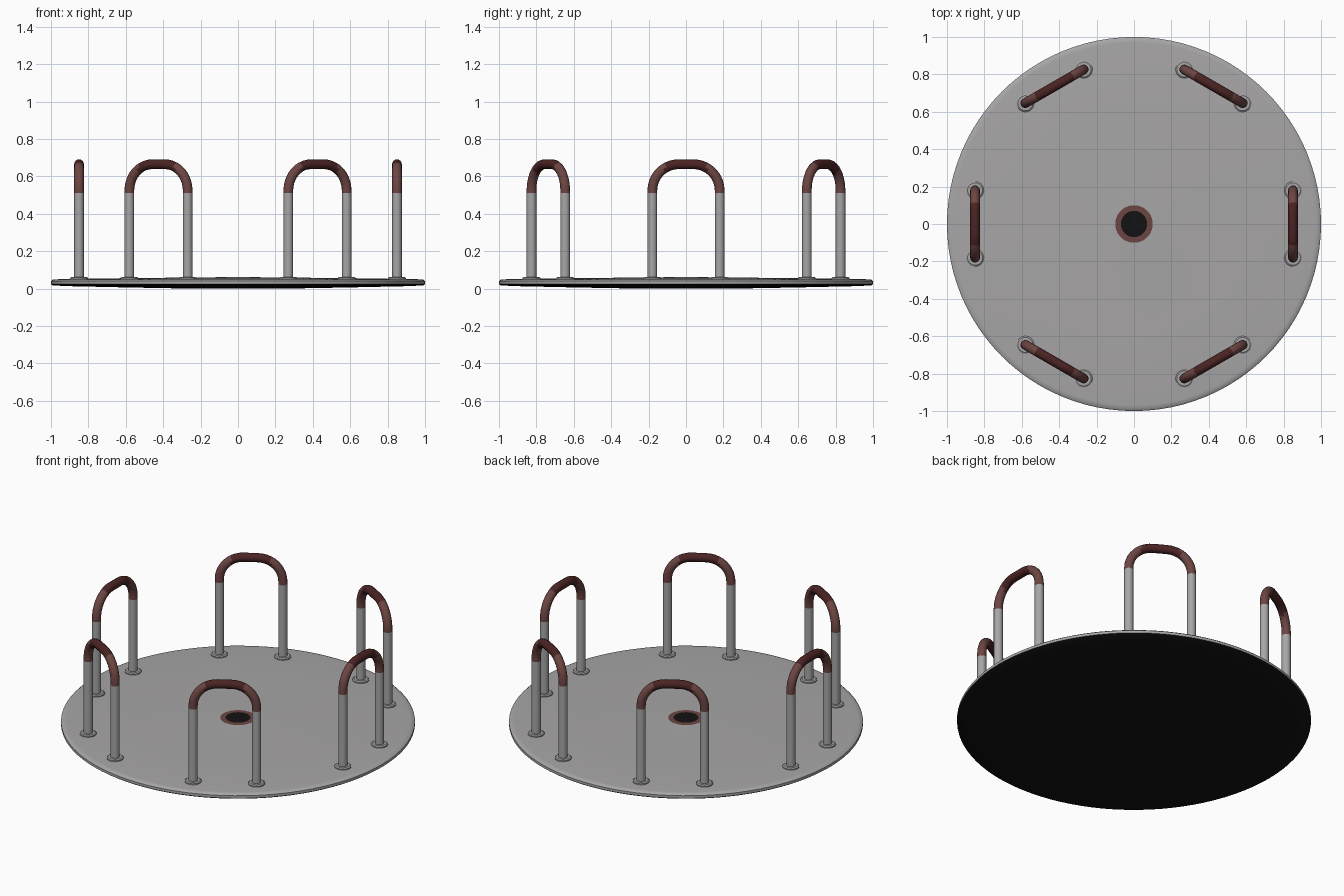
import bpy, bmesh
from math import sin, cos, pi, radians
from mathutils import Matrix, Vector

cube = bpy.data.objects.get("Cube")
if cube:
    bpy.data.objects.remove(cube, do_unlink=True)


def material(name, rgb):
    m = bpy.data.materials.new(name)
    m.use_nodes = True
    m.diffuse_color = (*rgb, 1)
    m.node_tree.nodes["Principled BSDF"].inputs["Base Color"].default_value = (*rgb, 1)
    return m


STEEL = material("grey steel", (0.39, 0.38, 0.38))
BROWN = material("faded red brown", (0.15, 0.06, 0.055))
DARK = material("dark red", (0.07, 0.017, 0.017))
BLACK = material("black", (0.006, 0.006, 0.006))


def finish(bm, name, mats, rule=None):
    """Turn a bmesh into a smooth object, colouring its faces by a rule."""
    bmesh.ops.recalc_face_normals(bm, faces=bm.faces[:])
    if rule:
        for f in bm.faces:
            f.material_index = rule(f.calc_center_median(), f.normal)
    me = bpy.data.meshes.new(name)
    bm.to_mesh(me)
    bm.free()
    for m in mats:
        me.materials.append(m)
    ob = bpy.data.objects.new(name, me)
    bpy.context.collection.objects.link(ob)
    bpy.ops.object.select_all(action='DESELECT')
    ob.select_set(True)
    bpy.context.view_layer.objects.active = ob
    bpy.ops.object.shade_smooth_by_angle(angle=radians(35))
    return ob


def lathe(name, profile, sides, mats, rule=None):
    """Spin an (r, z) profile around the z axis."""
    bm = bmesh.new()
    vs = [bm.verts.new((r, 0, z)) for r, z in profile]
    edges = [bm.edges.new(p) for p in zip(vs, vs[1:])]
    bmesh.ops.spin(bm, geom=vs + edges, cent=(0, 0, 0), axis=(0, 0, 1),
                   angle=2 * pi, steps=sides, use_merge=True)
    bmesh.ops.remove_doubles(bm, verts=bm.verts[:], dist=1e-5)
    return finish(bm, name, mats, rule)


# Domed platform with a painted hub and a dark underside
def platform_colour(c, n):
    r = c.xy.length
    if n.z < -0.8 or r < 0.07:
        return 2
    return 1 if r < 0.1 else 0


lathe("platform",
      [(0, 0.062), (0.07, 0.062), (0.1, 0.061), (0.6, 0.056), (0.97, 0.05),
       (0.99, 0.048), (1, 0.04), (1, 0.024), (0.99, 0.017), (0.9, 0.013),
       (0.58, 0.006), (0.25, 0), (0, 0)],
      96, [STEEL, BROWN, BLACK], platform_colour)

# Handrail: an arch in the y-z plane, swept with a round section
RADIUS, HALF, TUBE, SIDES = 0.85, 0.18, 0.026, 16
BEND, TOP = 0.14, 0.665
half = [(-HALF, 0.05), (-HALF, 0.51)]
for i in range(11):
    a = i / 10 * pi / 2
    half.append((-HALF + BEND * (1 - cos(a)), TOP - BEND + BEND * sin(a)))
path = [Vector((0, u, z)) for u, z in half]
path += [Vector((0, -p.y, p.z)) for p in reversed(path)]


def handrail_mesh():
    bm = bmesh.new()
    rings = []
    for i, p in enumerate(path):
        t = (path[min(i + 1, len(path) - 1)] - path[max(i - 1, 0)]).normalized()
        side, out = Vector((1, 0, 0)), t.cross(Vector((1, 0, 0)))
        rings.append([bm.verts.new(p + TUBE * (cos(a) * side + sin(a) * out))
                      for a in (2 * pi * k / SIDES for k in range(SIDES))])
    for r, s in zip(rings, rings[1:]):
        for k in range(SIDES):
            j = (k + 1) % SIDES
            bm.faces.new((r[k], r[j], s[j], s[k]))
    return bm


def rail_colour(c, n):
    if c.z < 0.508:
        return 0
    return 2 if abs(c.y) < 0.115 else 1


rail = finish(handrail_mesh(), "handrail", [STEEL, BROWN, DARK], rail_colour)
flange = lathe("flange", [(0, 0.045), (0.047, 0.045), (0.047, 0.058),
                          (0.04, 0.063), (0, 0.063)], 24, [STEEL])

# Six handrails around the edge, each with two flanges
for k in range(6):
    turn = Matrix.Rotation(k * pi / 3, 4, 'Z')
    for source, offset in ((rail, 0), (flange, -HALF), (flange, HALF)):
        ob = source.copy()
        ob.name = f"{source.name}_{k + 1}"
        ob.matrix_world = turn @ Matrix.Translation((RADIUS, offset, 0))
        bpy.context.collection.objects.link(ob)
for source in (rail, flange):
    bpy.data.objects.remove(source, do_unlink=True)
